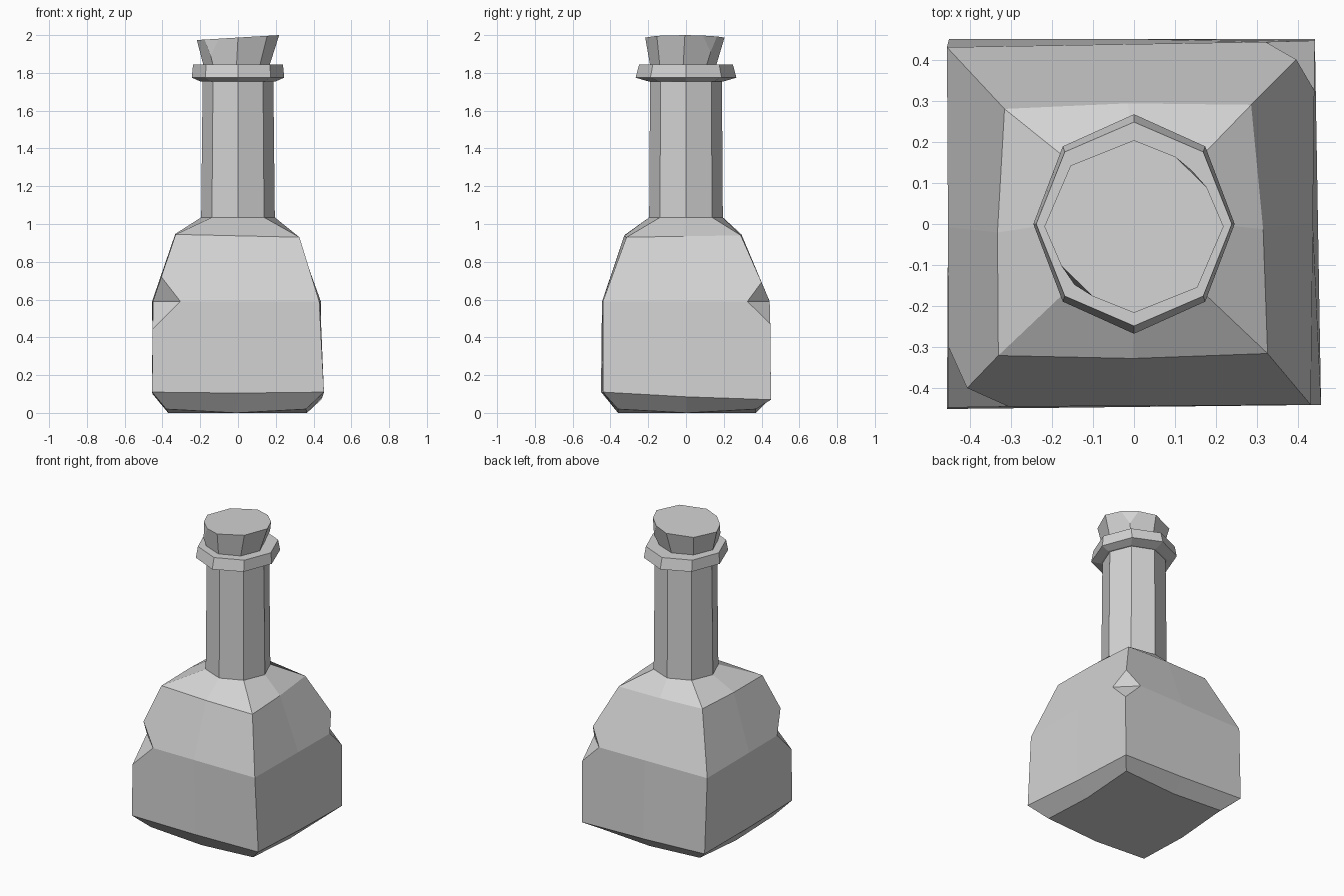
import bpy, bmesh, math

cube = bpy.data.objects.get("Cube")
if cube:
    bpy.data.objects.remove(cube, do_unlink=True)

grey = bpy.data.materials.new("plain_grey")
grey.use_nodes = True
grey.diffuse_color = (0.65, 0.65, 0.65, 1)
grey.node_tree.nodes["Principled BSDF"].inputs["Base Color"].default_value = grey.diffuse_color


def octagon(rx, ry, z, tilt=0.0, cx=0.0, cy=0.0):
    """Eight-sided ring, first corner on the +x axis."""
    ring = []
    for i in range(8):
        a = math.tau * i / 8
        x = cx + rx * math.cos(a)
        ring.append((x, cy + ry * math.sin(a), z + tilt * x))
    return ring


def square(back_left, front_left, front_right, back_right, bulge=1.0, dip=0.0):
    """Square ring with mid-side points, first point on the +x side."""
    corners = [back_right, back_left, front_left, front_right]
    ring = []
    for i, c in enumerate(corners):
        p = corners[i - 1]
        ring.append((bulge * (p[0] + c[0]) / 2, bulge * (p[1] + c[1]) / 2,
                     (p[2] + c[2]) / 2 - dip))
        ring.append(c)
    return ring


def loft(rings):
    bm = bmesh.new()
    rows = [[bm.verts.new(p) for p in ring] for ring in rings]
    for low, high in zip(rows, rows[1:]):
        for i in range(8):
            j = (i + 1) % 8
            bm.faces.new((low[i], low[j], high[j], high[i]))
    bm.faces.new(rows[0][::-1])
    bm.faces.new(rows[-1])
    return bm, rows


def chip(bm, vert, size):
    """Knock a corner off and return the new points, lowest first."""
    cut = bmesh.ops.bevel(bm, geom=[vert], offset=size, offset_type='OFFSET',
                          segments=1, profile=0.5, affect='VERTICES')
    return sorted(cut["verts"], key=lambda v: v.co.z)


def finish(bm, name):
    bmesh.ops.recalc_face_normals(bm, faces=bm.faces[:])
    mesh = bpy.data.meshes.new(name)
    bm.to_mesh(mesh)
    bm.free()
    mesh.materials.append(grey)
    obj = bpy.data.objects.new(name, mesh)
    bpy.context.collection.objects.link(obj)
    return obj


# Square body with bevelled base and sloping shoulders
body, rows = loft([
    square((-.36, .37, .02), (-.38, -.36, .02), (.36, -.36, .02), (.37, .37, .02), dip=.02),
    square((-.45, .45, .10), (-.455, -.45, .11), (.455, -.44, .11), (.44, .45, .07), dip=.005),
    square((-.455, .43, .59), (-.45, -.445, .59), (.43, -.44, .59), (.44, .445, .59)),
    square((-.315, .28, .95), (-.33, -.32, .945), (.325, -.315, .93), (.285, .29, .94), bulge=1.03),
    octagon(.195, .195, 1.035),
])
# Two opposite corners are notched at mid height
for corner, size in ((rows[2][5], .145), (rows[2][1], .12)):
    points = chip(body, corner, size)
    bmesh.ops.connect_verts(body, verts=points[1:3])
finish(body, "bottle_body")

# Neck
neck, _ = loft([octagon(.195, .195, 1.03), octagon(.187, .19, 1.78)])
finish(neck, "neck")

# Lip ring
lip, _ = loft([
    octagon(.2, .2, 1.755),
    octagon(.245, .267, 1.775),
    octagon(.238, .248, 1.845),
])
finish(lip, "lip")

# Stopper, flared upward with two chipped top corners
cork, rows = loft([
    octagon(.175, .175, 1.84, cx=-.008, cy=-.015),
    octagon(.218, .21, 1.987, tilt=.06, cy=-.006),
])
for corner in (rows[1][1], rows[1][5]):
    chip(cork, corner, .058)[0].co.z -= .03
finish(cork, "cork")
